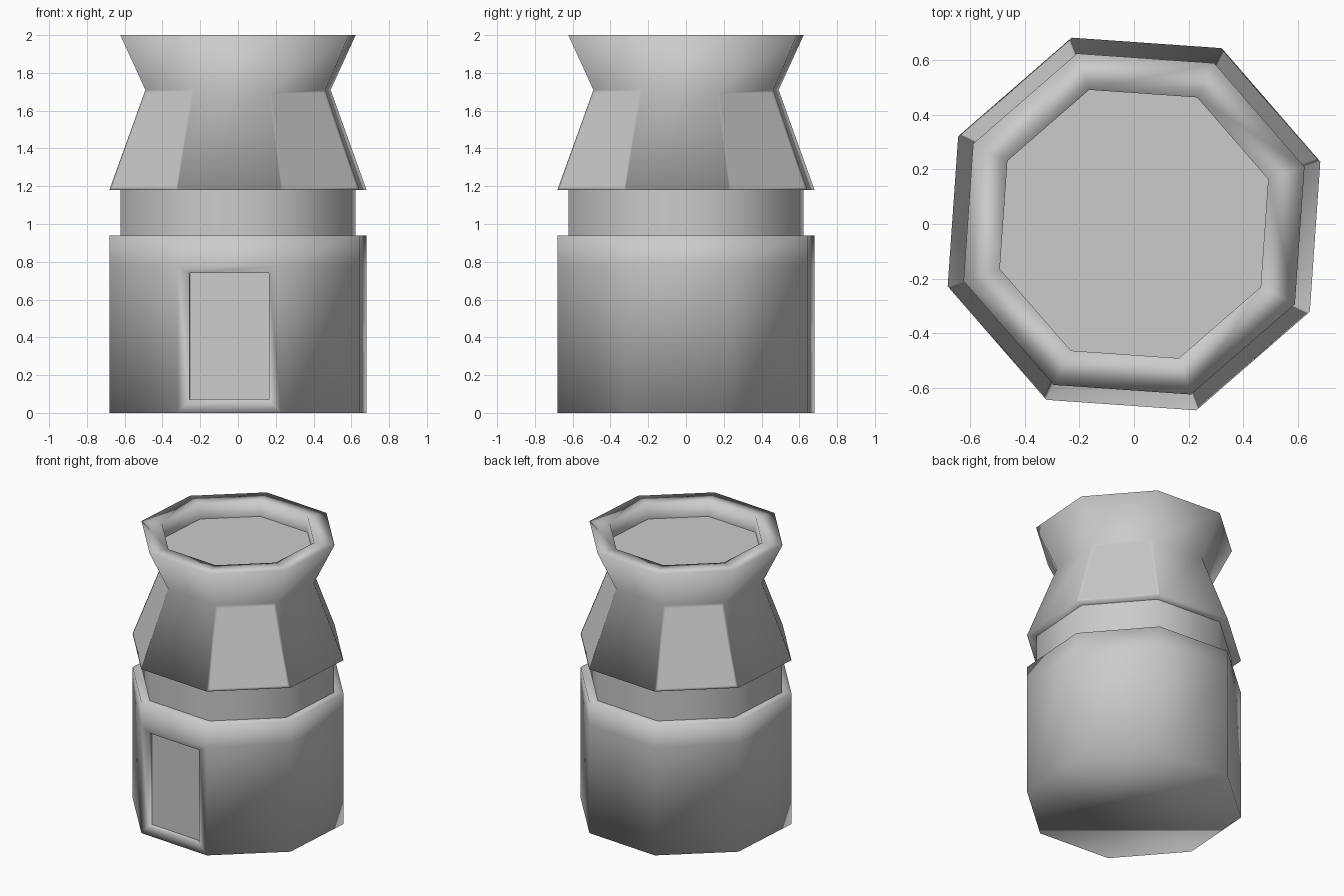
import bpy, bmesh, math

if "Cube" in bpy.data.objects:
    bpy.data.objects.remove(bpy.data.objects["Cube"], do_unlink=True)

SIDES = 8
TURN = math.radians(18.5)

# One plain grey for everything
stone = bpy.data.materials.new("plain_grey")
stone.use_nodes = True
GREY = (0.6, 0.6, 0.6, 1)
stone.diffuse_color = GREY
stone.node_tree.nodes["Principled BSDF"].inputs["Base Color"].default_value = GREY


def lathe(profile, cap_start=True, cap_end=True):
    """Stack octagonal rings of (radius, height) into a bmesh."""
    bm = bmesh.new()
    rings = []
    for r, z in profile:
        rings.append([bm.verts.new((r * math.cos(TURN + math.tau * i / SIDES),
                                    r * math.sin(TURN + math.tau * i / SIDES), z))
                      for i in range(SIDES)])
    for a, b in zip(rings, rings[1:]):
        for i in range(SIDES):
            j = (i + 1) % SIDES
            bm.faces.new((a[i], a[j], b[j], b[i]))
    if cap_start:
        bm.faces.new(rings[0][::-1])
    if cap_end:
        bm.faces.new(rings[-1])
    bm.faces.ensure_lookup_table()
    bm.normal_update()
    return bm


def finish(name, bm):
    for f in bm.faces:
        f.smooth = True
    mesh = bpy.data.meshes.new(name)
    bm.to_mesh(mesh)
    bm.free()
    mesh.materials.append(stone)
    obj = bpy.data.objects.new(name, mesh)
    bpy.context.collection.objects.link(obj)
    return obj


def sharpen(face):
    for e in face.edges:
        e.smooth = False


# Lower body with a ledge on top
body = lathe([(0.718, 0), (0.718, 0.78), (0.718, 0.94), (0.64, 0.94)])

# Recessed doorway in the front wall
front = min((f for f in body.faces if f.calc_center_median().z < 0.5),
            key=lambda f: f.normal.y)
bmesh.ops.inset_region(body, faces=[front], thickness=0.09)
for v in front.verts:
    v.co.z = 0.07 if v.co.z < 0.4 else 0.74
bmesh.ops.inset_region(body, faces=[front], thickness=0.001, depth=-0.03)
sharpen(front)
finish("lower_body", body)

# Neck between the body and the skirt
finish("neck", lathe([(0.655, 0.93), (0.655, 1.19)], False, False))

# Sloped skirt, flared rim and sunken top
crown = lathe([(0.6, 1.18), (0.718, 1.18), (0.517, 1.71), (0.657, 2.0),
               (0.517, 2.0), (0.517, 1.89)])
top_floor = crown.faces[-1]
sharpen(top_floor)

# Flat panels on every second skirt face
skirt = [f for f in crown.faces if 1.3 < f.calc_center_median().z < 1.6]
bmesh.ops.inset_individual(crown, faces=skirt[::2], thickness=0.025)
finish("skirt_and_rim", crown)
